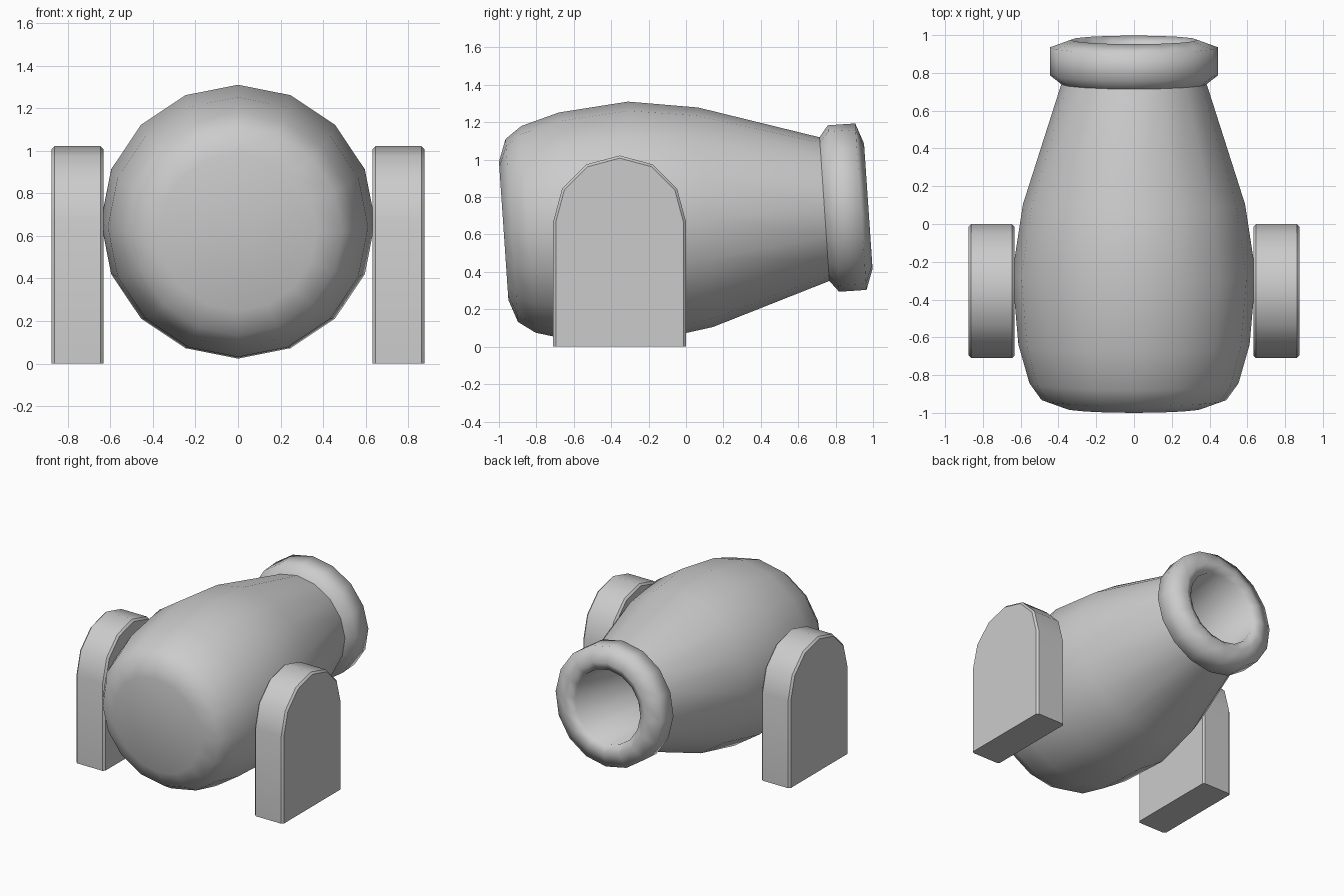
import bpy, bmesh, math

if "Cube" in bpy.data.objects:
    bpy.data.objects.remove(bpy.data.objects["Cube"])

SIDES = 16
TILT = math.radians(3.9)
AXIS_Z = 0.685


def finish(bm, name, angle):
    bmesh.ops.recalc_face_normals(bm, faces=bm.faces)
    me = bpy.data.meshes.new(name)
    bm.to_mesh(me)
    bm.free()
    ob = bpy.data.objects.new(name, me)
    bpy.context.collection.objects.link(ob)
    bpy.ops.object.select_all(action='DESELECT')
    ob.select_set(True)
    bpy.context.view_layer.objects.active = ob
    bpy.ops.object.shade_smooth_by_angle(angle=math.radians(angle))
    return ob


def loft(rings, name, angle, cap_start, cap_end):
    bm = bmesh.new()
    loops = [[bm.verts.new(p) for p in ring] for ring in rings]
    n = len(loops[0])
    for a, b in zip(loops, loops[1:]):
        for i in range(n):
            j = (i + 1) % n
            bm.faces.new((a[i], a[j], b[j], b[i]))
    if cap_start:
        bm.faces.new(loops[0])
    if cap_end:
        bm.faces.new(loops[-1])
    return finish(bm, name, angle)


def lathe(profile, name, cap_start, cap_end):
    # profile points are (distance along barrel axis, radius)
    rings = [[(r * math.sin(math.tau * i / SIDES), t, r * math.cos(math.tau * i / SIDES))
              for i in range(SIDES)] for t, r in profile]
    ob = loft(rings, name, 75, cap_start, cap_end)
    ob.location.z = AXIS_Z
    ob.rotation_euler.x = TILT
    return ob


# Barrel body, breech to neck
lathe([(-0.977, 0.37), (-0.934, 0.49), (-0.844, 0.554), (-0.64, 0.612),
       (-0.267, 0.645), (0.105, 0.588), (0.742, 0.385)], "barrel", True, False)

# Muzzle ring continuing into the hollow bore
lathe([(0.742, 0.385), (0.79, 0.446), (0.937, 0.446), (0.977, 0.336),
       (0.945, 0.275), (0.1, 0.275)], "muzzle_and_bore", False, True)


# Arched side supports with chamfered rims
def arch(x, inset):
    r = 0.355 - inset
    pts = [(x, -0.355 + r * math.cos(math.pi * i / 6), 0.667 + r * math.sin(math.pi * i / 6))
           for i in range(7)]
    return [(x, -0.355 + r, 0)] + pts + [(x, -0.355 - r, 0)]


for side, label in ((-1, "left"), (1, "right")):
    loft([arch(side * x, c) for x, c in
          ((0.632, 0.014), (0.646, 0), (0.862, 0), (0.876, 0.014))],
         label + "_support", 40, True, True)
